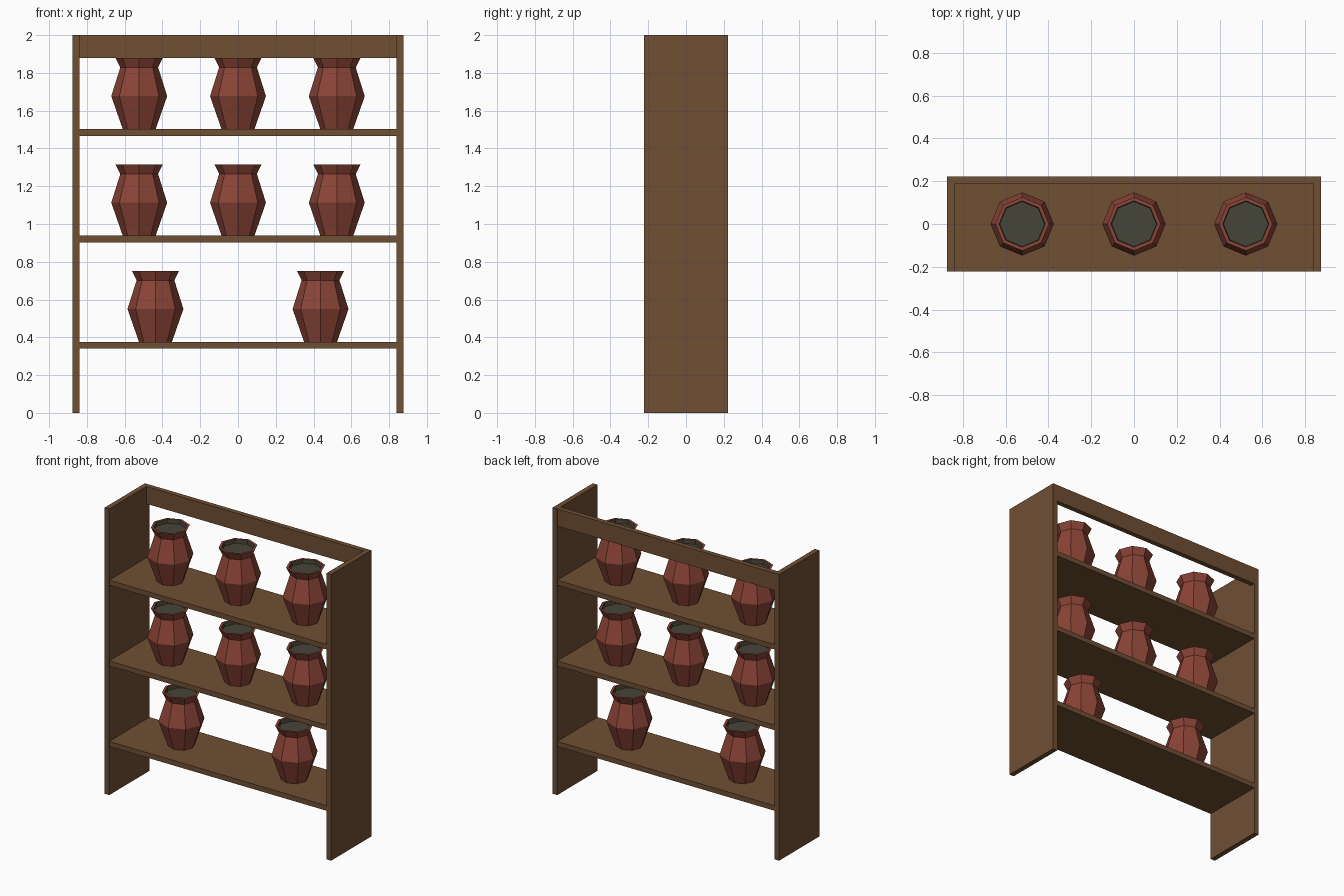
import bpy
import bmesh
from math import cos, sin, pi

cube = bpy.data.objects.get("Cube")
if cube:
    bpy.data.objects.remove(cube, do_unlink=True)


def make_material(name, rgb):
    mat = bpy.data.materials.new(name)
    mat.use_nodes = True
    mat.diffuse_color = (*rgb, 1)
    mat.node_tree.nodes["Principled BSDF"].inputs["Base Color"].default_value = (*rgb, 1)
    return mat


WOOD = make_material("brown wood", (0.16, 0.078, 0.034))
CLAY = make_material("red clay", (0.26, 0.058, 0.038))
INSIDE = make_material("dark pot contents", (0.061, 0.058, 0.04))


def add_object(name, bm, materials, location=(0, 0, 0)):
    bmesh.ops.recalc_face_normals(bm, faces=bm.faces)
    mesh = bpy.data.meshes.new(name)
    bm.to_mesh(mesh)
    bm.free()
    for mat in materials:
        mesh.materials.append(mat)
    obj = bpy.data.objects.new(name, mesh)
    obj.location = location
    bpy.context.collection.objects.link(obj)
    return obj


def board(name, low, high):
    bm = bmesh.new()
    bmesh.ops.create_cube(bm, size=1)
    for v in bm.verts:
        for i in range(3):
            v.co[i] = low[i] if v.co[i] < 0 else high[i]
    return add_object(name, bm, [WOOD])


def pot(name, x, z):
    # Radius and height, from the base up the outside and over the rim
    profile = [(0.087, 0), (0.148, 0.175), (0.1, 0.327), (0.125, 0.377),
               (0.108, 0.377), (0.105, 0.35)]
    sides = 8
    bm = bmesh.new()
    rings = [[bm.verts.new((r * cos(2 * pi * i / sides), r * sin(2 * pi * i / sides), h))
              for i in range(sides)] for r, h in profile]
    bm.faces.new(rings[0])
    for level, (a, b) in enumerate(zip(rings, rings[1:])):
        for i in range(sides):
            j = (i + 1) % sides
            face = bm.faces.new((a[i], a[j], b[j], b[i]))
            face.material_index = int(level == len(rings) - 2)
    bm.faces.new(rings[-1]).material_index = 1
    return add_object(name, bm, [CLAY, INSIDE], (x, 0, z))


# Frame: two side panels and a rail across the top of the back
HALF_W, HALF_D, THICK = 0.875, 0.222, 0.035
INNER = HALF_W - THICK
board("left_side_panel", (INNER, -HALF_D, 0), (HALF_W, HALF_D, 2))
board("right_side_panel", (-HALF_W, -HALF_D, 0), (-INNER, HALF_D, 2))
board("back_top_rail", (-INNER, HALF_D - THICK, 1.88), (INNER, HALF_D, 2))

# Shelves, each with its row of pots
rows = [("lower", 0.375, (-0.437, 0.437)),
        ("middle", 0.938, (-0.523, 0, 0.523)),
        ("upper", 1.502, (-0.523, 0, 0.523))]
for row, top, places in rows:
    board(row + "_shelf", (-INNER, -HALF_D, top - THICK), (INNER, HALF_D, top))
    for n, x in enumerate(places, 1):
        pot(f"{row}_pot_{n}", x, top)
